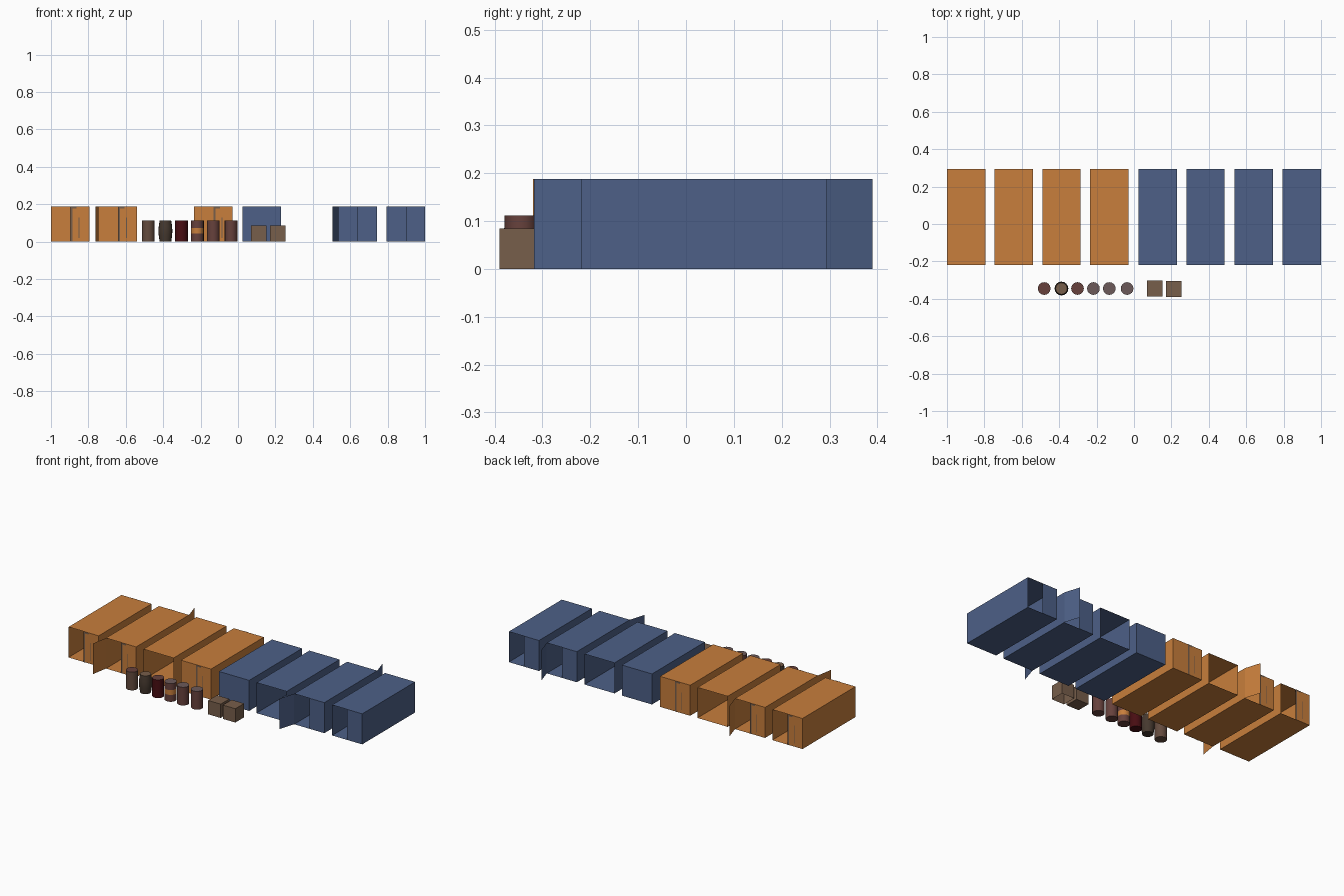
import bpy, bmesh, math

if "Cube" in bpy.data.objects:
    bpy.data.objects.remove(bpy.data.objects["Cube"])

def mat(name, r, g, b):
    m = bpy.data.materials.new(name)
    m.diffuse_color = (r, g, b, 1)
    m.use_nodes = True
    m.node_tree.nodes["Principled BSDF"].inputs["Base Color"].default_value = m.diffuse_color
    return m

ORANGE = mat("orange paint", 0.58, 0.21, 0.045)
BLUE = mat("blue paint", 0.074, 0.117, 0.242)
RUST = mat("rust red", 0.135, 0.053, 0.045)
TAN = mat("tan wood", 0.185, 0.112, 0.07)
GREY = mat("dusty grey", 0.150, 0.102, 0.102)
DARKRED = mat("dark red", 0.065, 0.004, 0.006)
BROWN = mat("dull brown", 0.125, 0.07, 0.048)
DARKBROWN = mat("dark brown", 0.06, 0.04, 0.028)

H, W = 0.188, 0.205
Y0, Y1 = -0.22, 0.295

def finish(bm, name, mats):
    me = bpy.data.meshes.new(name)
    bm.to_mesh(me)
    bm.free()
    ob = bpy.data.objects.new(name, me)
    for m in mats:
        me.materials.append(m)
    bpy.context.collection.objects.link(ob)
    return ob

def quad(bm, pts, mi=0):
    f = bm.faces.new([bm.verts.new(p) for p in pts])
    f.material_index = mi

def panel(bm, a, b, z0=0.0, z1=H, mi=0):
    """Upright sheet over the ground line a-b."""
    quad(bm, [(*a, z0), (*b, z0), (*b, z1), (*a, z1)], mi)

def container(i, x0, colour, kind, front_tip, back_tip):
    x1, xm = x0 + W, x0 + W / 2
    # shell: floor, roof and side walls
    bm = bmesh.new()
    c = [(x0, Y0), (x1, Y0), (x1, Y1), (x0, Y1)]
    quad(bm, [(*p, 0) for p in reversed(c)])
    quad(bm, [(*p, H) for p in c])
    panel(bm, c[1], c[2])
    panel(bm, c[3], c[0])
    finish(bm, f"container_shell_{i}", [colour])
    if kind == "open":
        return
    # end doors, half or full
    bm = bmesh.new()
    panel(bm, (xm, Y0), (x1, Y0))
    panel(bm, (xm, Y1), (x0, Y1))
    if kind == "closed":
        panel(bm, (x0, Y0), (xm, Y0))
        panel(bm, (x1, Y1), (xm, Y1))
    if kind == "swung":
        panel(bm, (x0 + front_tip[0], Y0 + front_tip[1]), (x0, Y0))
        panel(bm, (x1 + back_tip[0], Y1 + back_tip[1]), (x1, Y1))
    # worn paint streaks on the orange doors
    if colour is ORANGE:
        for s, y in ((1, Y0 - 0.0015), (-1, Y1 + 0.0015)):
            for u0, u1, z0, z1 in ((0.001, 0.012, 0.0, H), (0.012, 0.035, 0.178, H),
                                   (0.045, 0.049, 0.02, 0.13)):
                panel(bm, (xm + s * u0, y), (xm + s * u1, y), z0, z1, 1)
    finish(bm, f"container_doors_{i}", [colour, TAN])

kinds = ["half", "swung", "open", "closed", "closed", "open", "swung", "half"]
starts = [-1.0, -0.745, -0.49, -0.235, 0.025, 0.28, 0.537, 0.795]
for i, (k, x) in enumerate(zip(kinds, starts)):
    orange = i < 4
    container(i + 1, x, ORANGE if orange else BLUE, k,
              (-0.017, -0.100) if orange else (-0.031, -0.098), (-0.030, 0.095))

def lathe(name, x, profile, mats, seg=16, y=-0.345):
    """profile: (radius, z, material index of the band above); ends are capped."""
    bm = bmesh.new()
    rings = []
    for r, z, _ in profile:
        rings.append([bm.verts.new((x + r * math.cos(2 * math.pi * k / seg),
                                    y + r * math.sin(2 * math.pi * k / seg), z))
                      for k in range(seg)])
    for n in range(len(rings) - 1):
        a, b = rings[n], rings[n + 1]
        for k in range(seg):
            j = (k + 1) % seg
            f = bm.faces.new([a[k], a[j], b[j], b[k]])
            f.material_index = profile[n][2]
            f.smooth = True
    bm.faces.new(list(reversed(rings[0])))
    bm.faces.new(rings[-1]).material_index = profile[-1][2]
    for e in bm.edges:
        if len(e.link_faces) == 2 and e.calc_face_angle() > math.radians(35):
            e.smooth = False
    return finish(bm, name, mats)

R, BH = 0.034, 0.112
# plain drums: x, side colour, lid colour
for n, (x, side, lid) in enumerate([(-0.48, BROWN, RUST), (-0.302, DARKRED, RUST),
                                    (-0.132, RUST, GREY), (-0.037, RUST, GREY)]):
    lathe(f"drum_{n + 1}", x, [(R, 0, 0), (R, BH, 1)], [side, lid])
# drum with an orange band
lathe("banded_drum", -0.217, [(R, 0, 0), (R, 0.042, 2), (R, 0.072, 0), (R, BH, 1)],
      [RUST, GREY, ORANGE])
# bulging wooden keg
lathe("keg", -0.388, [(0.031, 0, 0), (0.036, 0.035, 0), (0.037, 0.056, 0),
                      (0.036, 0.078, 0), (0.031, BH, 1)], [DARKBROWN, TAN])

# crates, the second one without a bottom
for n, (x, y) in enumerate([(0.111, -0.345), (0.2125, -0.3475)]):
    bm = bmesh.new()
    bmesh.ops.create_cube(bm, size=0.085)
    bmesh.ops.translate(bm, verts=bm.verts, vec=(x, y, 0.0425))
    if n == 1:
        low = [f for f in bm.faces if f.normal.z < -0.9]
        bmesh.ops.delete(bm, geom=low, context='FACES_ONLY')
    finish(bm, f"crate_{n + 1}", [TAN])
